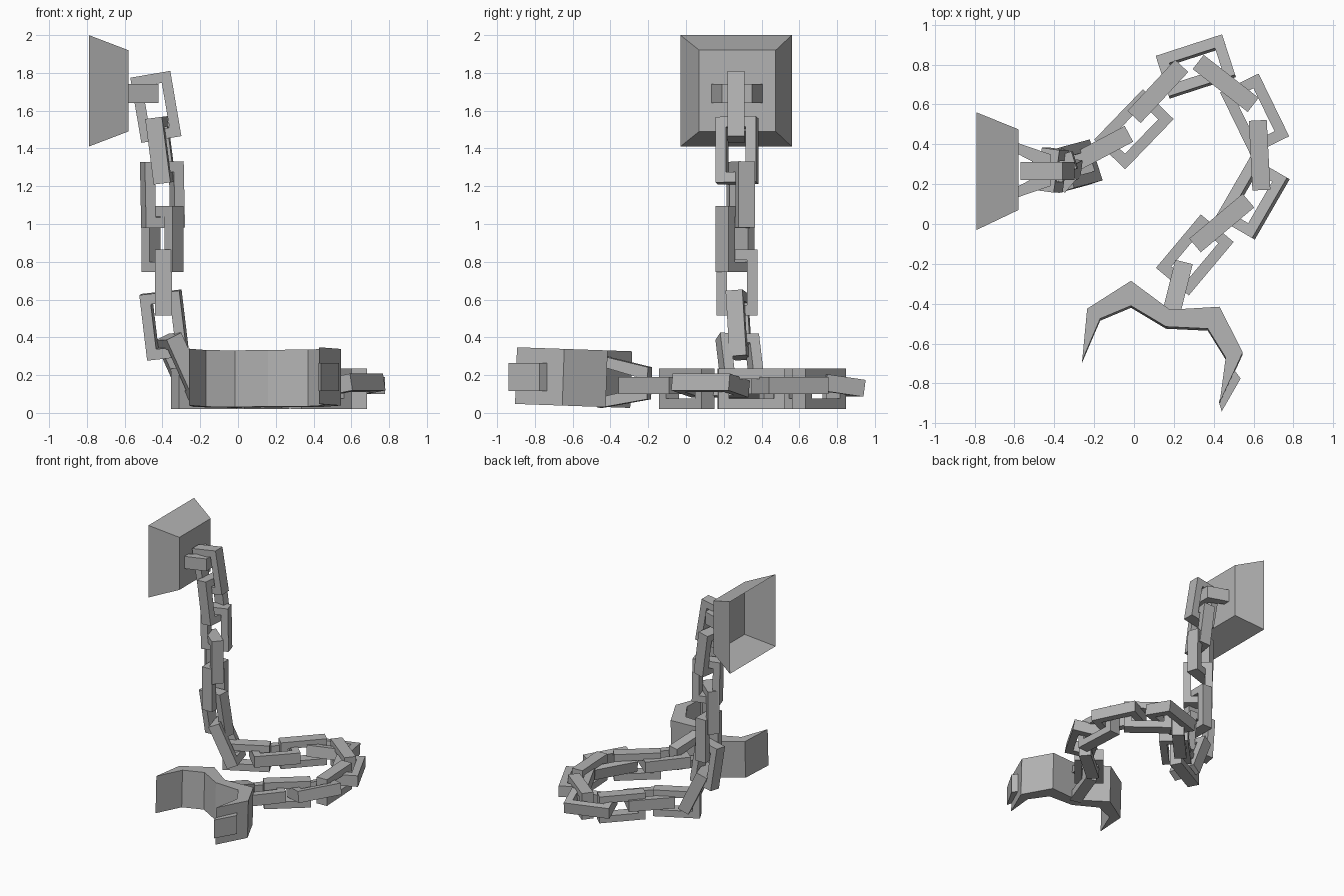
import bpy, bmesh
from math import sin, cos, radians
from mathutils import Vector, Matrix

cube = bpy.data.objects.get("Cube")
if cube:
    bpy.data.objects.remove(cube, do_unlink=True)

iron = bpy.data.materials.new("grey_iron")
iron.use_nodes = True
GREY = (0.45, 0.45, 0.45, 1)
iron.diffuse_color = GREY
iron.node_tree.nodes["Principled BSDF"].inputs["Base Color"].default_value = GREY


def finish(name, bm, matrix=Matrix()):
    bmesh.ops.transform(bm, matrix=matrix, verts=bm.verts)
    bmesh.ops.recalc_face_normals(bm, faces=bm.faces)
    mesh = bpy.data.meshes.new(name)
    bm.to_mesh(mesh)
    bm.free()
    mesh.materials.append(iron)
    obj = bpy.data.objects.new(name, mesh)
    bpy.context.collection.objects.link(obj)
    return obj


def frame(center, axis, side):
    """Matrix with local x along axis, y along side, z along the normal."""
    x = Vector(axis).normalized()
    z = x.cross(Vector(side)).normalized()
    y = z.cross(x)
    m = Matrix((x, y, z)).transposed().to_4x4()
    m.translation = Vector(center)
    return m


def extrude_faces(bm, faces, depth):
    """Give flat faces a depth centred on their plane."""
    res = bmesh.ops.extrude_face_region(bm, geom=faces)
    top = [v for v in res["geom"] if isinstance(v, bmesh.types.BMVert)]
    bmesh.ops.translate(bm, verts=bm.verts, vec=(0, 0, -depth / 2))
    bmesh.ops.translate(bm, verts=top, vec=(0, 0, depth))


def prism(name, outline, depth, matrix):
    bm = bmesh.new()
    face = bm.faces.new([bm.verts.new((x, y, 0)) for x, y in outline])
    extrude_faces(bm, [face], depth)
    return finish(name, bm, matrix)


LENGTH, WIDTH, BAR, DEPTH = 0.35, 0.215, 0.055, 0.09


def link(name, center, axis, side):
    """Rectangular chain link."""
    bm = bmesh.new()
    corners = [(-1, -1), (1, -1), (1, 1), (-1, 1)]
    out = [bm.verts.new((a * LENGTH / 2, b * WIDTH / 2, 0)) for a, b in corners]
    inn = [bm.verts.new((a * (LENGTH / 2 - BAR), b * (WIDTH / 2 - BAR), 0)) for a, b in corners]
    faces = [bm.faces.new((out[i], out[(i + 1) % 4], inn[(i + 1) % 4], inn[i])) for i in range(4)]
    extrude_faces(bm, faces, DEPTH)
    return finish(name, bm, frame(center, axis, side))


# Wall plate: tapered shell, open towards the wall
bm = bmesh.new()
rings = []
for x, y0, y1, z0, z1 in [(-0.79, -0.03, 0.56, 1.41, 2.0), (-0.58, 0.07, 0.475, 1.49, 1.92)]:
    rings.append([bm.verts.new((x, y, z)) for y, z in [(y0, z0), (y1, z0), (y1, z1), (y0, z1)]])
back, front = rings
for i in range(4):
    j = (i + 1) % 4
    bm.faces.new((back[i], back[j], front[j], front[i]))
bm.faces.new(front)
finish("wall_plate", bm)


def staple(name, base, tip, reach, bar, depth, matrix):
    """Tapered U that holds the end link."""
    outline = [(0, -base), (reach, -tip), (reach, tip), (0, base),
               (0, base - bar), (reach - bar, tip - bar),
               (reach - bar, bar - tip), (0, bar - base)]
    return prism(name, outline, depth, matrix)


staple("wall_staple", 0.135, 0.08, 0.16, 0.055, 0.1,
       frame((-0.58, 0.27, 1.69), (1, 0, 0), (0, 1, 0)))

# Hanging links: centre, lean along x, lean along y, turn of the wide side
hanging = [
    ((-0.435, 0.265, 1.62), 0.17, 0, 0),
    ((-0.41, 0.27, 1.39), 0.13, 0, 82),
    ((-0.40, 0.29, 1.155), 0.02, 0, 17),
    ((-0.40, 0.26, 0.92), 0, 0, -40),
    ((-0.395, 0.27, 0.69), 0, 0, 90),
    ((-0.39, 0.28, 0.465), 0.12, 0.06, -8),
    ((-0.30, 0.29, 0.245), 0.45, 0.12, 108),
]
for i, (c, lx, ly, turn) in enumerate(hanging):
    a = radians(turn)
    link(f"hanging_link_{i + 1}", c, (lx, ly, -1), (cos(a), sin(a), 0))

# Links on the floor: upright and flat in turn; x, y, heading, roll of flat ones
floor = [
    (-0.18, 0.37, 28, 0), (0.0, 0.475, 46, 0), (0.12, 0.665, 47, 0), (0.31, 0.79, 18, -8),
    (0.46, 0.705, -38, 0), (0.605, 0.55, -64, 0), (0.63, 0.345, -87, 0),
    (0.595, 0.13, -120, 10), (0.44, 0.005, -140, 0), (0.305, -0.155, -130, 0),
]
for i, (x, y, heading, roll) in enumerate(floor):
    a = radians(heading)
    r = radians(90 if i % 2 == 0 else roll)
    side = (-sin(a) * cos(r), cos(a) * cos(r), sin(r))
    link(f"floor_link_{i + 1}", (x, y, 0.128 if i % 2 == 0 else 0.145), (cos(a), sin(a), 0), side)

# Open shackle, slightly tipped up at the front
outer = [(-0.26, -0.69), (-0.235, -0.43), (-0.015, -0.29), (0.18, -0.435),
         (0.43, -0.42), (0.545, -0.65), (0.43, -0.90)]
inner = [(0.46, -0.675), (0.37, -0.53), (0.16, -0.52), (-0.015, -0.415), (-0.17, -0.48)]
tilt = Matrix.Translation((0, -0.6, 0.187)) @ Matrix.Rotation(radians(-2), 4, "X") @ Matrix.Translation((0, 0.6, 0))
prism("shackle", outer + inner, 0.3, tilt)

# Catch on the outer face of the shackle's long jaw
catch = [(0.505, -0.735), (0.535, -0.775), (0.44, -0.94), (0.425, -0.89)]
prism("shackle_catch", catch, 0.15, Matrix.Translation((0, 0, 0.19)))

# Staple joining the shackle to the last link
staple("shackle_staple", 0.14, 0.085, 0.27, 0.055, 0.09,
       frame((0.185, -0.455, 0.165), (0.25, 1, -0.03), (0, 0, 1)))
